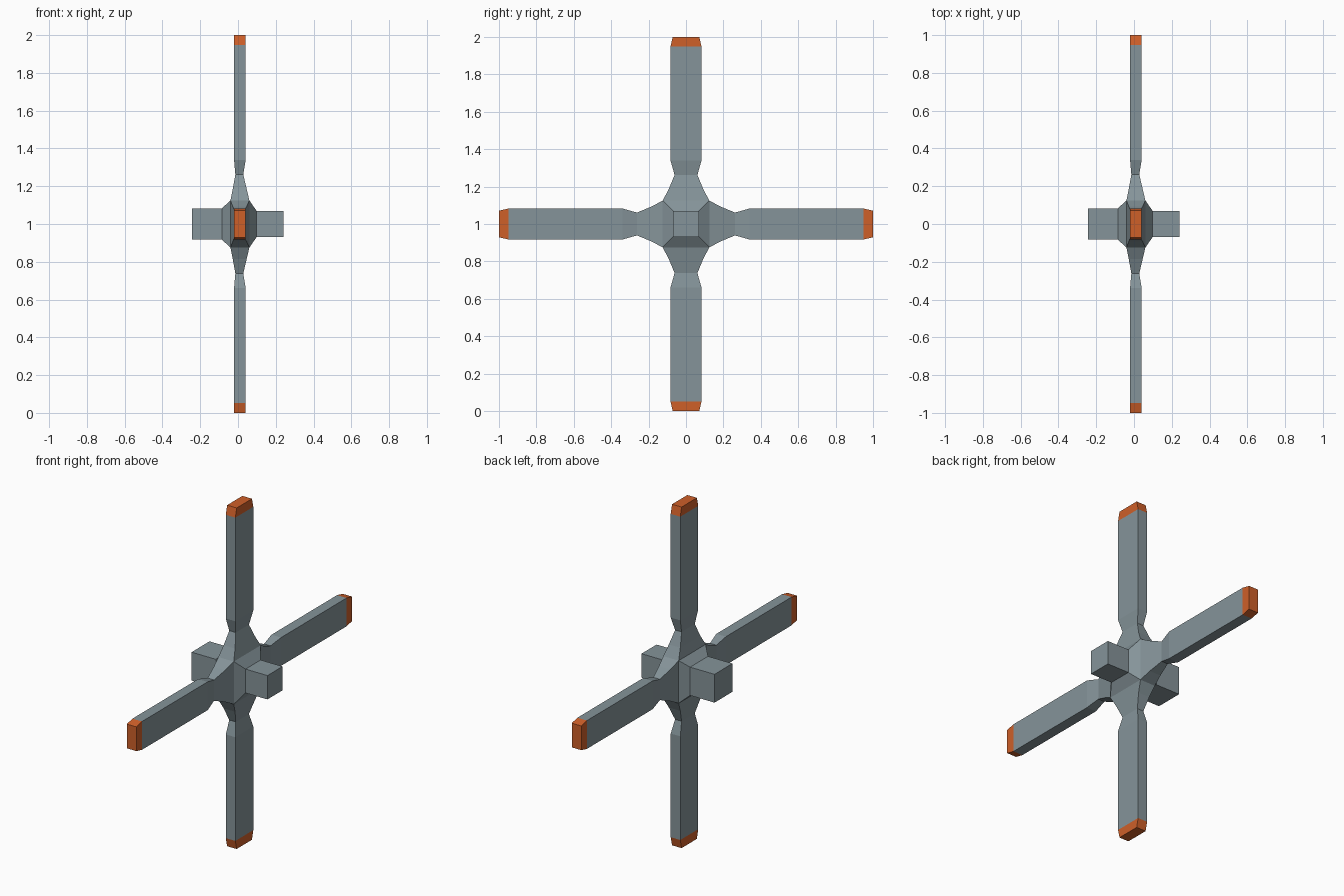
import bpy, bmesh, math
from mathutils import Matrix, Vector

if "Cube" in bpy.data.objects:
    bpy.data.objects.remove(bpy.data.objects["Cube"])


def material(name, rgb):
    m = bpy.data.materials.new(name)
    m.diffuse_color = (*rgb, 1)
    m.use_nodes = True
    m.node_tree.nodes["Principled BSDF"].inputs["Base Color"].default_value = m.diffuse_color
    return m


grey = material("blue grey metal", (0.235, 0.295, 0.32))
orange = material("orange tip", (0.62, 0.115, 0.022))


def loft(name, rings, cap_start, cap_end, skip=(), orange_band=None):
    """Skin four-sided rings of points, with optional end caps."""
    bm = bmesh.new()
    loops = [[bm.verts.new(p) for p in ring] for ring in rings]
    for i, (a, b) in enumerate(zip(loops, loops[1:])):
        if i in skip:
            continue
        for j in range(4):
            k = (j + 1) % 4
            f = bm.faces.new((a[j], a[k], b[k], b[j]))
            f.material_index = int(i == orange_band)
    if cap_start:
        bm.faces.new(loops[0][::-1])
    if cap_end:
        f = bm.faces.new(loops[-1])
        f.material_index = int(orange_band is not None)
    mesh = bpy.data.meshes.new(name)
    bm.to_mesh(mesh)
    bm.free()
    mesh.materials.append(grey)
    mesh.materials.append(orange)
    obj = bpy.data.objects.new(name, mesh)
    bpy.context.collection.objects.link(obj)
    obj.location = (0, 0, 1)
    return obj


# Hub: square sections along x (x, half width); the widest band is left open for the blades
hub_profile = [(-0.243, 0.083), (-0.085, 0.083), (-0.04, 0.125),
               (0.06, 0.125), (0.098, 0.07), (0.24, 0.07)]
square = [(-1, -1), (1, -1), (1, 1), (-1, 1)]
loft("hub", [[(x, r * y, r * z) for y, z in square] for x, r in hub_profile],
     True, True, skip=(2,))

# Blades: rectangular sections outward (distance, half width, back x, front x)
blade_profile = [(0.125, 0.125, -0.04, 0.06), (0.185, 0.093, -0.028, 0.046),
                 (0.262, 0.061, -0.014, 0.028), (0.34, 0.083, -0.021, 0.041),
                 (0.948, 0.083, -0.021, 0.041), (1.0, 0.071, -0.021, 0.041)]
for n, side in enumerate(("top", "front", "bottom", "back")):
    turn = Matrix.Rotation(math.radians(90 * n), 4, 'X')
    rings = [[turn @ Vector(p) for p in ((x0, -w, d), (x1, -w, d), (x1, w, d), (x0, w, d))]
             for d, w, x0, x1 in blade_profile]
    loft(side + "_blade", rings, False, True, orange_band=4)
